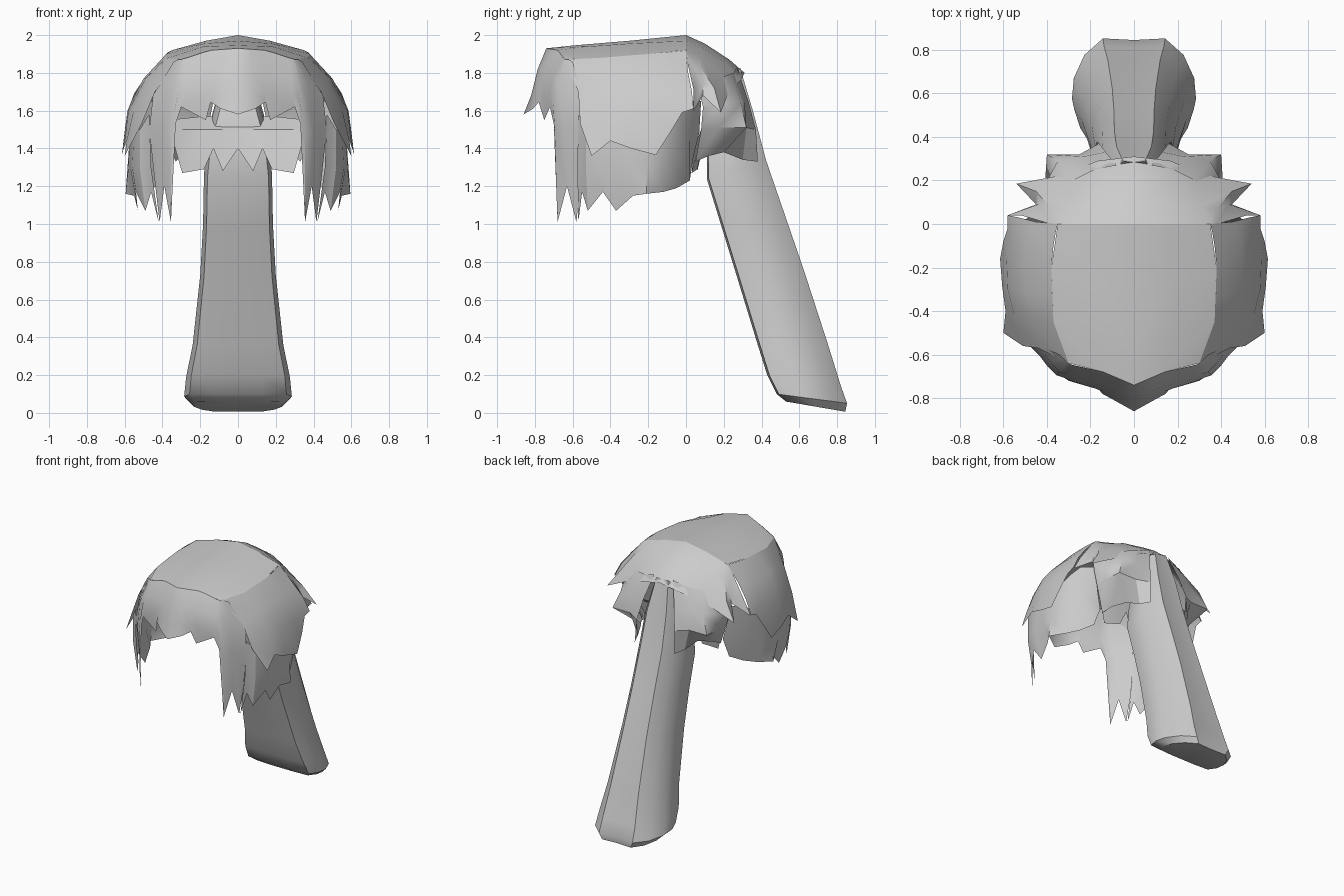
import bpy, bmesh, math


def finish(name, bm, angle):
    bmesh.ops.recalc_face_normals(bm, faces=bm.faces)
    me = bpy.data.meshes.new(name)
    bm.to_mesh(me)
    bm.free()
    ob = bpy.data.objects.new(name, me)
    bpy.context.collection.objects.link(ob)
    bpy.ops.object.select_all(action='DESELECT')
    ob.select_set(True)
    bpy.context.view_layer.objects.active = ob
    bpy.ops.object.shade_smooth_by_angle(angle=math.radians(angle))
    return ob


def sheet(name, cols, angle=30):
    """Loft neighbouring strands (columns of points) and mirror across x."""
    bm = bmesh.new()
    v = [[bm.verts.new(p) for p in c] for c in cols]
    for a, b in zip(v, v[1:]):
        for i in range(len(a) - 1):
            bm.faces.new((a[i], a[i + 1], b[i + 1], b[i]))
    ob = finish(name, bm, angle)
    m = ob.modifiers.new("mirror", 'MIRROR')
    m.merge_threshold = 0.001
    return ob


# flat crown of the hair
sheet("crown", [
    [(0, -.74, 1.93), (0, -.6, 1.945), (0, -.3, 1.97), (0, 0, 2)],
    [(.14, -.68, 1.92), (.18, -.52, 1.94), (.18, -.3, 1.955), (.17, 0, 1.97)],
    [(.3, -.64, 1.87), (.37, -.45, 1.88), (.38, -.2, 1.90), (.35, 0, 1.92)],
])

# bangs with long front locks
sheet("bangs", [
    [(0, -.74, 1.93), (0, -.785, 1.82), (0, -.82, 1.68), (0, -.86, 1.58)],
    [(.07, -.71, 1.925), (.07, -.77, 1.82), (.08, -.80, 1.70), (.09, -.81, 1.61)],
    [(.14, -.68, 1.92), (.14, -.75, 1.81), (.14, -.77, 1.70), (.145, -.78, 1.645)],
    [(.18, -.67, 1.91), (.19, -.73, 1.80), (.18, -.755, 1.68), (.17, -.75, 1.55)],
    [(.27, -.65, 1.88), (.28, -.70, 1.78), (.29, -.72, 1.69), (.30, -.72, 1.62)],
    [(.29, -.645, 1.875), (.31, -.69, 1.77), (.325, -.705, 1.66), (.33, -.70, 1.53)],
    [(.30, -.64, 1.87), (.34, -.68, 1.75), (.355, -.695, 1.5), (.355, -.68, 1.01)],
    [(.32, -.62, 1.87), (.38, -.64, 1.72), (.40, -.65, 1.5), (.39, -.63, 1.2)],
    [(.33, -.61, 1.865), (.41, -.60, 1.70), (.43, -.61, 1.5), (.415, -.58, 1.01)],
    [(.34, -.60, 1.86), (.45, -.55, 1.68), (.47, -.57, 1.5), (.44, -.56, 1.22)],
])

# outer layer over the sides
sheet("upper_side_hair", [
    [(.30, -.64, 1.87), (.44, -.57, 1.70), (.51, -.56, 1.53), (.60, -.50, 1.36)],
    [(.37, -.45, 1.88), (.47, -.43, 1.76), (.55, -.42, 1.61), (.59, -.40, 1.44)],
    [(.375, -.33, 1.89), (.49, -.32, 1.77), (.58, -.30, 1.60), (.605, -.29, 1.40)],
    [(.38, -.20, 1.90), (.50, -.18, 1.77), (.585, -.17, 1.60), (.615, -.16, 1.365)],
    [(.37, -.10, 1.91), (.49, -.09, 1.78), (.565, -.08, 1.65), (.60, -.08, 1.49)],
    [(.36, -.04, 1.915), (.47, -.03, 1.79), (.55, -.01, 1.69), (.58, -.02, 1.59)],
    [(.35, 0, 1.92), (.45, .01, 1.81), (.53, .03, 1.71), (.58, .04, 1.61)],
])

# ragged inner layer under the sides
sheet("lower_side_hair", [
    [(.47, -.57, 1.58), (.46, -.575, 1.3), (.42, -.57, 1.01)],
    [(.49, -.55, 1.55), (.49, -.55, 1.3), (.46, -.55, 1.17)],
    [(.52, -.53, 1.5), (.52, -.53, 1.3), (.49, -.52, 1.07)],
    [(.55, -.45, 1.5), (.56, -.46, 1.3), (.54, -.44, 1.17)],
    [(.56, -.38, 1.5), (.57, -.39, 1.3), (.53, -.37, 1.07)],
    [(.57, -.28, 1.5), (.58, -.29, 1.3), (.55, -.28, 1.15)],
    [(.57, -.20, 1.5), (.585, -.21, 1.3), (.595, -.21, 1.16)],
    [(.56, -.12, 1.55), (.56, -.12, 1.35), (.52, -.12, 1.17)],
    [(.54, -.05, 1.6), (.52, -.05, 1.4), (.45, -.05, 1.19)],
    [(.50, .02, 1.65), (.46, .02, 1.45), (.38, .02, 1.23)],
    [(.42, .08, 1.65), (.39, .07, 1.48), (.34, .04, 1.36)],
])

# spiky layer flaring over the back
sheet("back_flare", [
    [(0, 0, 2), (0, .10, 1.955), (0, .23, 1.87), (0, .31, 1.80)],
    [(.17, 0, 1.97), (.16, .08, 1.94), (.16, .20, 1.86), (.17, .29, 1.76)],
    [(.35, 0, 1.92), (.31, .08, 1.88), (.29, .18, 1.80), (.30, .23, 1.71)],
    [(.36, 0, 1.91), (.38, .07, 1.84), (.45, .15, 1.72), (.54, .185, 1.59)],
    [(.38, .003, 1.89), (.41, .05, 1.82), (.44, .09, 1.74), (.45, .09, 1.68)],
    [(.40, .005, 1.865), (.45, .02, 1.80), (.52, .04, 1.71), (.58, .04, 1.60)],
])

# panels of hair gathered towards the tail
sheet("gathered_back", [
    [(.08, .27, 1.83), (.13, .33, 1.65), (.16, .37, 1.5), (.17, .38, 1.33)],
    [(.18, .25, 1.80), (.23, .31, 1.65), (.25, .32, 1.51), (.20, .30, 1.34)],
    [(.28, .20, 1.78), (.35, .29, 1.64), (.40, .32, 1.51), (.24, .20, 1.38)],
    [(.36, .12, 1.77), (.41, .18, 1.64), (.41, .17, 1.51), (.30, .12, 1.36)],
    [(.42, .06, 1.74), (.44, .09, 1.62), (.40, .08, 1.50), (.33, .05, 1.33)],
])

# toothed nape in front of the tail
sheet("nape", [
    [(0, .20, 1.58), (0, .11, 1.5), (0, .08, 1.4)],
    [(.08, .20, 1.58), (.08, .11, 1.5), (.08, .06, 1.28)],
    [(.13, .20, 1.57), (.14, .11, 1.5), (.13, .07, 1.4)],
    [(.19, .19, 1.57), (.20, .10, 1.5), (.18, .06, 1.29)],
    [(.28, .17, 1.56), (.28, .09, 1.5), (.295, .03, 1.27)],
    [(.38, .12, 1.55), (.36, .08, 1.5), (.33, .04, 1.39)],
])

# long tail: (front y, front z, back y, back z, half width)
rings = [(.14, 1.62, .29, 1.83, .10), (.11, 1.42, .36, 1.60, .16),
         (.11, 1.24, .43, 1.34, .18), (.19, .98, .53, 1.05, .185),
         (.27, .72, .63, .76, .20), (.38, .36, .76, .36, .24),
         (.43, .2, .825, .15, .275), (.48, .1, .86, .05, .285),
         (.53, .06, .85, .005, .24)]
half = [(.45, 0), (.9, .03), (1, .25), (.97, .5), (.8, .78), (.5, .98)]
profile = [(0, 0)] + half + [(0, .96)] + [(-x, t) for x, t in reversed(half)]
bm = bmesh.new()
loops = [[bm.verts.new((w * x, fy + (by - fy) * t, fz + (bz - fz) * t))
          for x, t in profile] for fy, fz, by, bz, w in rings]
n = len(profile)
for a, b in zip(loops, loops[1:]):
    for i in range(n):
        j = (i + 1) % n
        bm.faces.new((a[i], a[j], b[j], b[i]))
bm.faces.new(loops[0])
bm.faces.new(loops[-1])
finish("tail", bm, 40)
